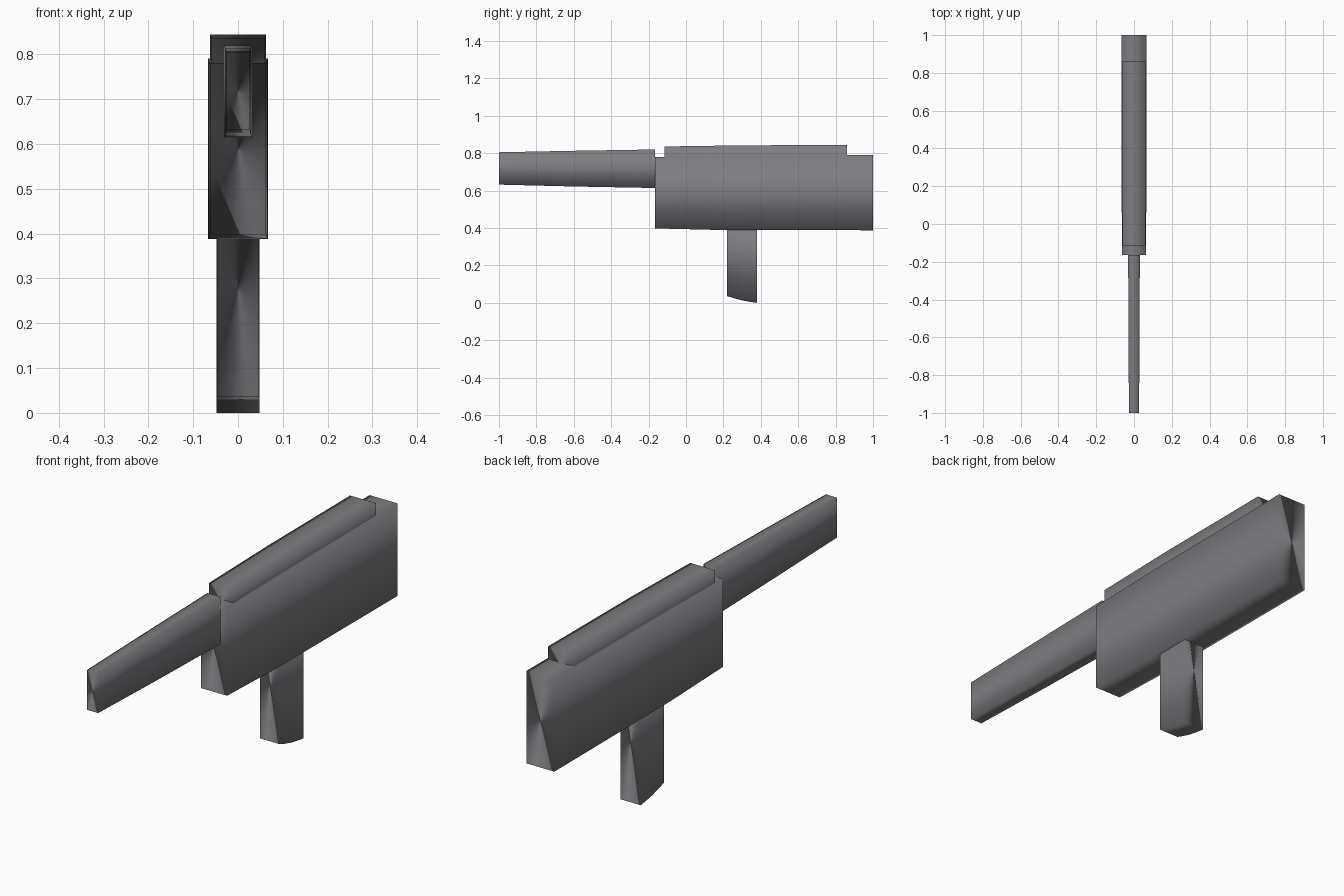
import bpy, bmesh
from mathutils import Vector

if "Cube" in bpy.data.objects:
    bpy.data.objects.remove(bpy.data.objects["Cube"])

# Dark gunmetal grey
dark = bpy.data.materials.new("dark_grey")
dark.diffuse_color = (0.21, 0.21, 0.225, 1.0)
dark.use_nodes = True
dark.node_tree.nodes["Principled BSDF"].inputs["Base Color"].default_value = dark.diffuse_color


def loft(name, sections):
    """Closed rectangular loft along y; each section is (y, half width, bottom z, top z)."""
    bm = bmesh.new()
    rings = []
    for y, w, z0, z1 in sections:
        rings.append([bm.verts.new(p) for p in
                      ((-w, y, z0), (w, y, z0), (w, y, z1), (-w, y, z1))])
    for a, b in zip(rings, rings[1:]):
        for i in range(4):
            j = (i + 1) % 4
            bm.faces.new((a[i], a[j], b[j], b[i]))
    bm.faces.new(rings[0][::-1])
    bm.faces.new(rings[-1])
    bmesh.ops.recalc_face_normals(bm, faces=bm.faces[:])
    for f in bm.faces:
        f.smooth = True
    mesh = bpy.data.meshes.new(name)
    bm.to_mesh(mesh)
    bm.free()
    # Soft shading wraps around the y axis, like a rounded tube
    corners = [Vector(c).normalized() for c in
               ((-1, 0, -1), (1, 0, -1), (1, 0, 1), (-1, 0, 1))]
    mesh.normals_split_custom_set_from_vertices(corners * len(sections))
    mesh.materials.append(dark)
    obj = bpy.data.objects.new(name, mesh)
    bpy.context.collection.objects.link(obj)
    return obj


# Deep main body, very slightly wider and taller at the back
loft("body", [(-0.165, 0.063, 0.398, 0.780),
              (0.20, 0.066, 0.389, 0.787),
              (1.0, 0.067, 0.388, 0.791)])

# Raised cover along the top, sunk into the body
loft("top_cover", [(-0.115, 0.060, 0.70, 0.836),
                   (0.30, 0.0625, 0.70, 0.842),
                   (0.86, 0.0625, 0.70, 0.844)])

# Tapered front barrel
loft("barrel", [(-1.0, 0.027, 0.632, 0.805),
                (-0.60, 0.029, 0.622, 0.813),
                (-0.165, 0.031, 0.614, 0.820)])

# Handle with a curved underside, its top buried in the body
loft("handle", [(0.22, 0.047, 0.036, 0.52),
                (0.255, 0.048, 0.025, 0.52),
                (0.30, 0.048, 0.013, 0.52),
                (0.345, 0.048, 0.005, 0.52),
                (0.38, 0.048, 0.0, 0.52)])
